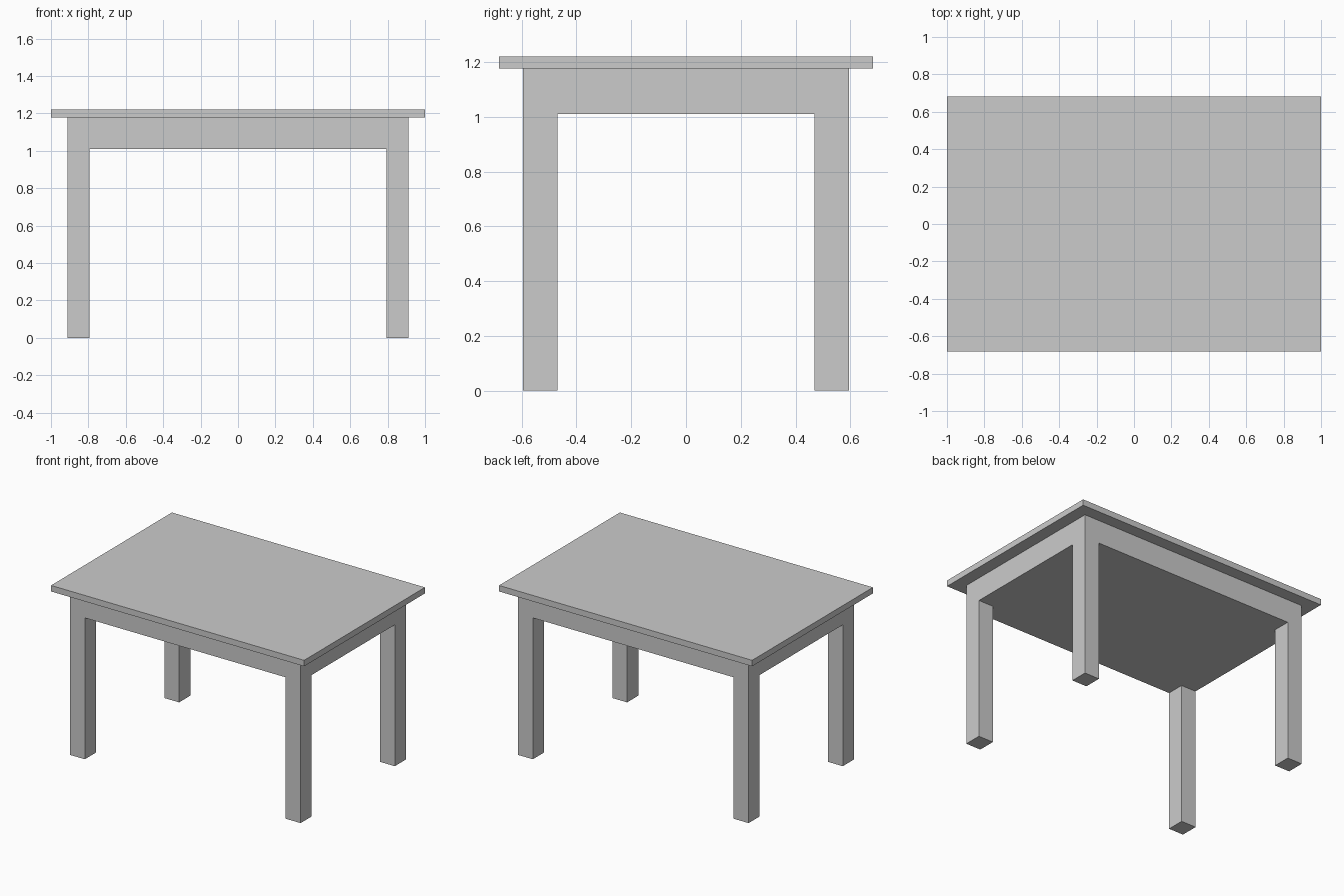
import bpy

if "Cube" in bpy.data.objects:
    bpy.data.objects.remove(bpy.data.objects["Cube"])


def box(name, x, y, z):
    """Axis-aligned box from (min, max) ranges."""
    bpy.ops.mesh.primitive_cube_add(size=1, location=[sum(r) / 2 for r in (x, y, z)])
    ob = bpy.context.object
    ob.name = name
    ob.scale = [r[1] - r[0] for r in (x, y, z)]
    bpy.ops.object.transform_apply(location=False, rotation=False, scale=True)
    return ob


TOP_Z, TOP_UNDER, LEG_TOP = 1.22, 1.177, 1.01
FRAME_X, FRAME_Y = 0.911, 0.595
LEG_X, LEG_Y = 0.117, 0.126

# Overhanging tabletop and the solid frame below it
box("tabletop", (-1, 1), (-0.682, 0.682), (TOP_UNDER, TOP_Z))
box("frame", (-FRAME_X, FRAME_X), (-FRAME_Y, FRAME_Y), (LEG_TOP, TOP_UNDER))

# Four legs flush with the frame corners
for side, sx in (("left", -1), ("right", 1)):
    for end, sy in (("front", -1), ("back", 1)):
        x = sorted((sx * FRAME_X, sx * (FRAME_X - LEG_X)))
        y = sorted((sy * FRAME_Y, sy * (FRAME_Y - LEG_Y)))
        box(f"{end}_{side}_leg", x, y, (0, LEG_TOP))
